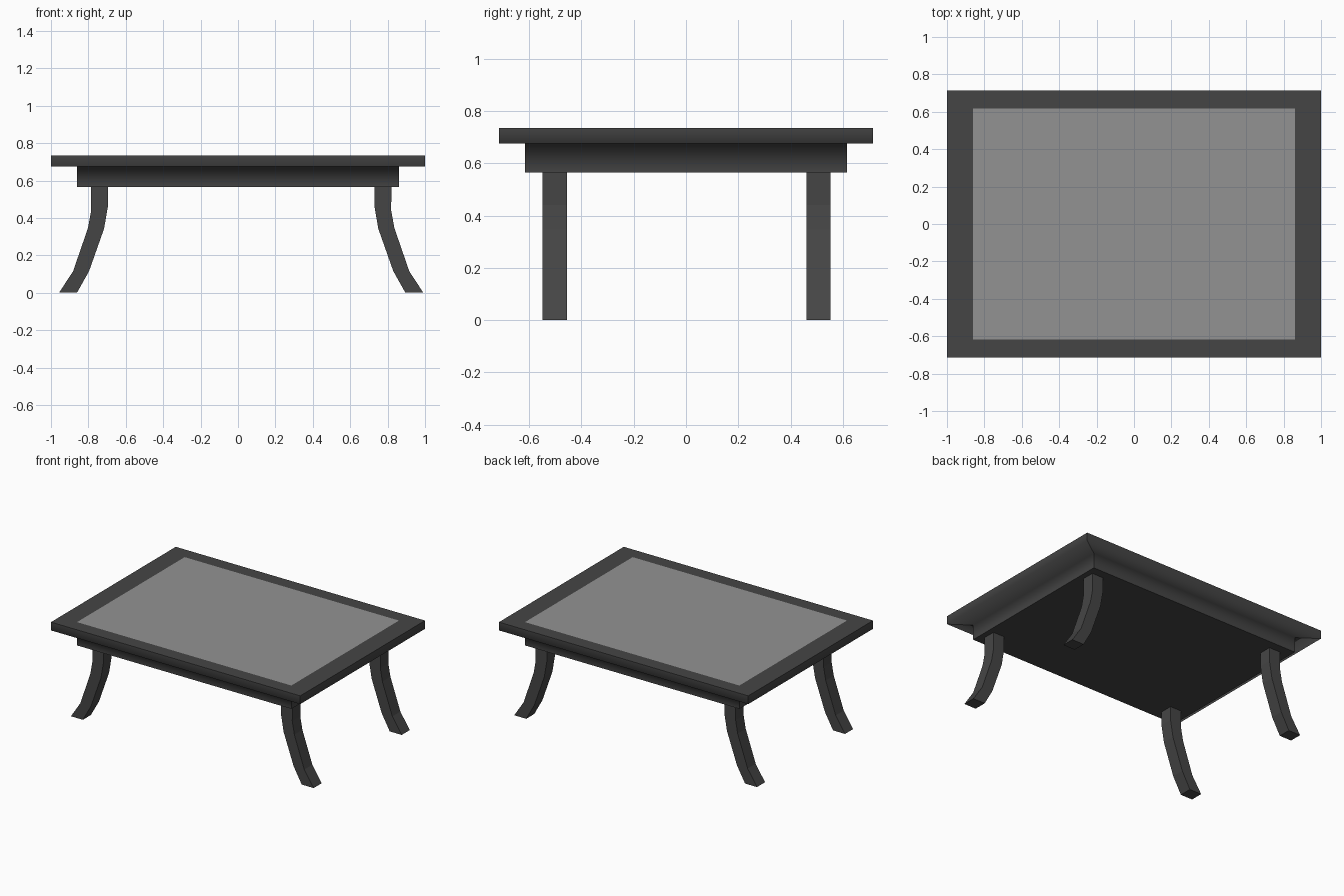
import bpy, bmesh

if "Cube" in bpy.data.objects:
    bpy.data.objects.remove(bpy.data.objects["Cube"])

TOP, LIP, APRON = 0.735, 0.675, 0.565


def material(name, grey):
    mat = bpy.data.materials.new(name)
    mat.diffuse_color = (grey, grey, grey, 1)
    mat.use_nodes = True
    mat.node_tree.nodes["Principled BSDF"].inputs["Base Color"].default_value = mat.diffuse_color
    return mat


def finish(bm, name, mats):
    bmesh.ops.recalc_face_normals(bm, faces=bm.faces)
    mesh = bpy.data.meshes.new(name)
    bm.to_mesh(mesh)
    bm.free()
    for mat in mats:
        mesh.materials.append(mat)
    obj = bpy.data.objects.new(name, mesh)
    bpy.context.collection.objects.link(obj)
    return obj


dark = material("dark_wood", 0.06)
glass = material("light_panel", 0.29)

# Table top: stacked rectangles from inset panel, over the rim, down the apron
bm = bmesh.new()
rings = []
for hx, hy, z in [(0.86, 0.617, TOP), (1, 0.715, TOP), (1, 0.715, LIP),
                  (0.86, 0.615, LIP), (0.86, 0.615, APRON)]:
    rings.append([bm.verts.new((sx * hx, sy * hy, z))
                  for sx, sy in ((-1, -1), (1, -1), (1, 1), (-1, 1))])
bm.faces.new(rings[0]).material_index = 1
bm.faces.new(rings[-1])
for a, b in zip(rings, rings[1:]):
    for i in range(4):
        j = (i + 1) % 4
        bm.faces.new((a[i], a[j], b[j], b[i]))
# Soft shading only around the underside of the rim
for face in bm.faces:
    face.smooth = True
for edge in bm.edges:
    a, b = edge.verts
    along = abs(a.co.x - b.co.x) < 1e-4 or abs(a.co.y - b.co.y) < 1e-4
    edge.smooth = along and all(abs(v.co.z - LIP) < 1e-4 for v in (a, b))
finish(bm, "table_top", [dark, glass])

# Splayed legs: (outer x, outer z, inner x, inner z) down the curved side profile
PROFILE = [(0.786, APRON, 0.695, APRON), (0.785, 0.44, 0.695, 0.465),
           (0.802, 0.346, 0.716, 0.343), (0.882, 0.114, 0.796, 0.116),
           (0.957, 0, 0.861, 0)]


def leg(name, side, shift, y0, y1):
    bm = bmesh.new()
    rings = []
    for xo, zo, xi, zi in PROFILE:
        xo, xi = side * (xo + shift), side * (xi + shift)
        rings.append([bm.verts.new(p) for p in
                      ((xo, y0, zo), (xo, y1, zo), (xi, y1, zi), (xi, y0, zi))])
    bm.faces.new(rings[0])
    bm.faces.new(rings[-1])
    for a, b in zip(rings, rings[1:]):
        for i in range(4):
            j = (i + 1) % 4
            bm.faces.new((a[i], a[j], b[j], b[i]))
    finish(bm, name, [dark])


for row, y0, y1 in (("front", -0.548, -0.456), ("back", 0.461, 0.553)):
    leg(row + "_left_leg", -1, 0, y0, y1)
    leg(row + "_right_leg", 1, 0.034, y0, y1)
